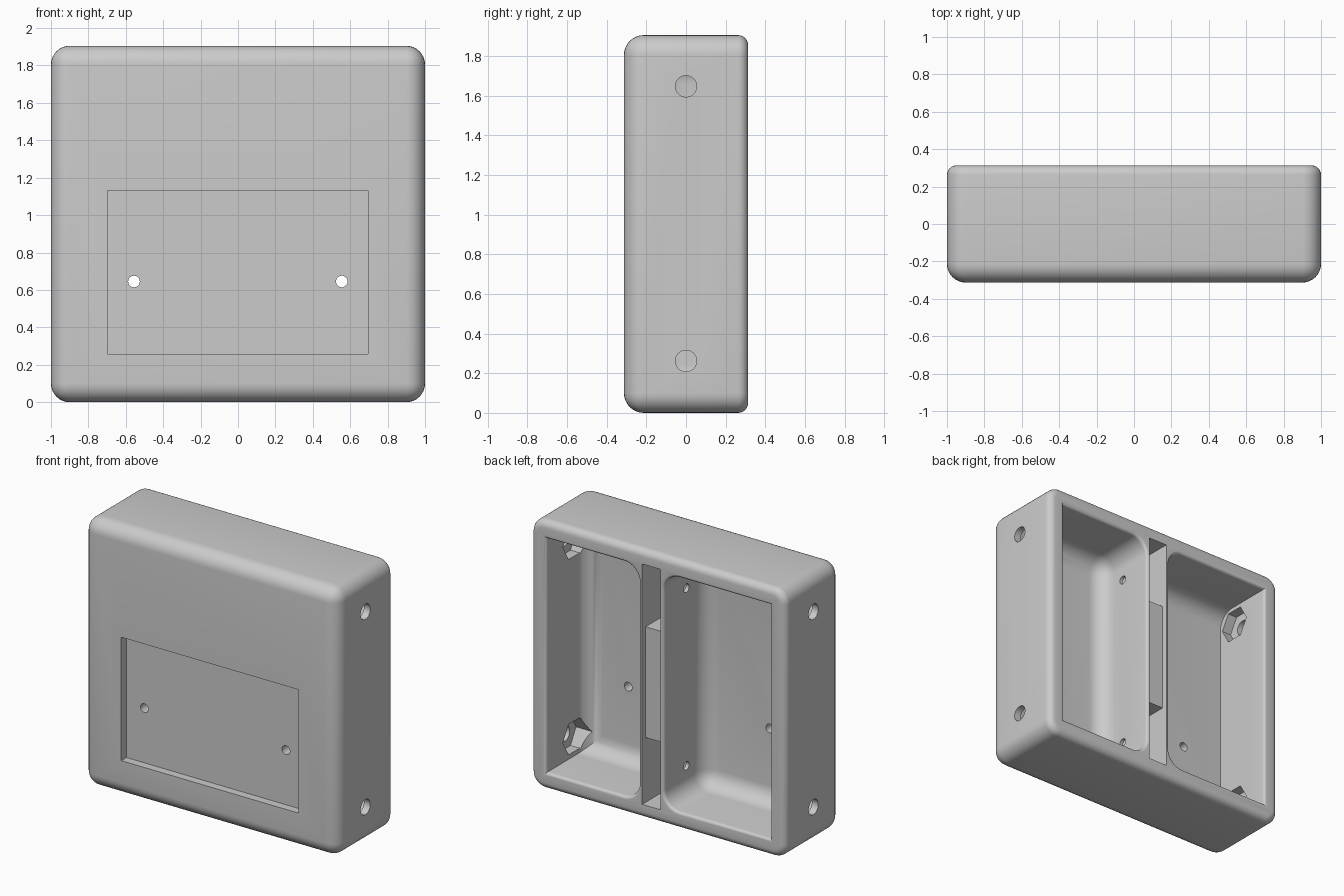
import bpy, bmesh, math
from mathutils import Vector

if "Cube" in bpy.data.objects:
    bpy.data.objects.remove(bpy.data.objects["Cube"], do_unlink=True)

W, D, H = 1.0, 0.313, 1.905   # half width, half depth, height
WALL = 0.122
LIP = 0.022                   # rounding of the bay openings
FLOOR = -0.145                # inner face of the front panel
MID = H / 2

grey = bpy.data.materials.new("light grey plastic")
grey.use_nodes = True
grey.diffuse_color = (0.6, 0.6, 0.6, 1)
grey.node_tree.nodes["Principled BSDF"].inputs["Base Color"].default_value = (0.6, 0.6, 0.6, 1)


def make_object(name, bm):
    bmesh.ops.recalc_face_normals(bm, faces=bm.faces)
    mesh = bpy.data.meshes.new(name)
    bm.to_mesh(mesh)
    bm.free()
    mesh.materials.append(grey)
    obj = bpy.data.objects.new(name, mesh)
    bpy.context.collection.objects.link(obj)
    return obj


def box_mesh(x0, x1, y0, y1, z0, z1):
    bm = bmesh.new()
    bmesh.ops.create_cube(bm, size=1)
    for v in bm.verts:
        v.co = ((x0 + x1) / 2 + v.co.x * (x1 - x0),
                (y0 + y1) / 2 + v.co.y * (y1 - y0),
                (z0 + z1) / 2 + v.co.z * (z1 - z0))
    return bm


def round_off(bm, edges, radius, segments):
    bmesh.ops.bevel(bm, geom=edges, offset=radius, offset_type='OFFSET',
                    segments=segments, profile=0.5, affect='EDGES', clamp_overlap=True)


def edges_where(bm, rule):
    """Edges whose midpoint and direction satisfy the rule."""
    chosen = []
    for e in bm.edges:
        a, b = e.verts[0].co, e.verts[1].co
        if rule((a + b) / 2, abs((b - a).normalized().y) > 0.9):
            chosen.append(e)
    return chosen


def back_face(bm):
    return max(bm.faces, key=lambda f: f.calc_center_median().y)


def rod(name, axis, centre, radius, length, sides=32):
    """Prism along axis, with a flat side on top."""
    along = Vector((1, 0, 0)) if axis == 'x' else Vector((0, 1, 0))
    across, up = Vector((along.y, along.x, 0)), Vector((0, 0, 1))
    bm = bmesh.new()
    ring = []
    for i in range(sides):
        a = math.tau * (i + 0.5) / sides
        ring.append(bm.verts.new(Vector(centre) - along * length / 2
                                 + (across * math.sin(a) + up * math.cos(a)) * radius))
    cap = bm.faces.new(ring)
    moved = bmesh.ops.extrude_face_region(bm, geom=[cap], use_keep_orig=True)["geom"]
    bmesh.ops.translate(bm, vec=along * length,
                        verts=[g for g in moved if isinstance(g, bmesh.types.BMVert)])
    return make_object(name, bm)


# Outer shell: large rounding at the front, small rounding at the back
bm = box_mesh(-W, W, -D, D, 0, H)
round_off(bm, edges_where(bm, lambda m, along_y: along_y or m.y < -D + 0.01), 0.1, 8)
round_off(bm, list(back_face(bm).edges), 0.05, 6)
housing = make_object("housing", bm)

cutters = []


# Two bays, rounded at the floor and beside the divider, with a flared opening
def bay(name, x0, x1, divider_x, sharp_x=None):
    bm = box_mesh(x0, x1, FLOOR, D + 0.0005, WALL, H - WALL)

    def rule(m, along_y):
        if along_y:
            return abs(m.x - divider_x) < 0.01
        on_floor = abs(m.y - FLOOR) < 0.01
        return on_floor and (sharp_x is None or abs(m.x - sharp_x) > 0.01)

    round_off(bm, edges_where(bm, rule), 0.12, 8)

    # Flange just outside the back, whose inner corner becomes the rounded lip
    flange = bmesh.ops.extrude_discrete_faces(bm, faces=[back_face(bm)])["faces"][0]
    cx, grow_x = (x0 + x1) / 2, 1 + 0.1 / (x1 - x0)
    grow_z = 1 + 0.1 / (H - 2 * WALL)
    for v in flange.verts:
        v.co.x = cx + (v.co.x - cx) * grow_x
        v.co.z = MID + (v.co.z - MID) * grow_z
    top = bmesh.ops.extrude_discrete_faces(bm, faces=[flange])["faces"][0]
    bmesh.ops.translate(bm, vec=(0, 0.1, 0), verts=list(top.verts))
    bmesh.ops.recalc_face_normals(bm, faces=bm.faces)
    inner = [e for e in bm.edges if e.calc_face_angle(0) > 1 and not e.is_convex]
    round_off(bm, inner, LIP, 5)
    cutters.append(make_object(name, bm))


bay("left_bay_cutter", 0.15, W - WALL, 0.15)
bay("right_bay_cutter", -W + WALL, -0.045, -0.045, sharp_x=-W + WALL)

# Narrow slot between the divider walls, and the recess in the front panel
cutters.append(make_object("slot_cutter", box_mesh(-0.02, 0.125, FLOOR, D + 0.2, 0.1, H - 0.1)))
cutters.append(make_object("recess_cutter", box_mesh(-0.697, 0.695, -D - 0.1, -0.255, 0.257, 1.132)))

# Side screw holes with hexagonal nut pockets inside
for side in (-1, 1):
    for z in (0.262, 1.647):
        cutters.append(rod("screw_hole_cutter", 'x', (side * W, 0, z), 0.054, 0.3))
        cutters.append(rod("nut_pocket_cutter", 'x', (side * 0.88, 0, z), 0.125, 0.14, 6))

# Holes through the front panel
for x in (-0.556, 0.555):
    cutters.append(rod("panel_hole_cutter", 'y', (x, -0.22, 0.645), 0.031, 0.3))

# Wire holes through the divider walls
for z in (MID - 0.63, MID + 0.63):
    cutters.append(rod("wire_hole_cutter", 'x', (0.053, 0.06, z), 0.03, 0.26))

for cutter in cutters:
    cutter.hide_render = True
    mod = housing.modifiers.new(cutter.name, 'BOOLEAN')
    mod.operation = 'DIFFERENCE'
    mod.solver = 'EXACT'
    mod.object = cutter

# Bake the cuts and drop the helpers
graph = bpy.context.evaluated_depsgraph_get()
baked = bpy.data.meshes.new_from_object(housing.evaluated_get(graph))
housing.modifiers.clear()
housing.data = baked
baked.materials.clear()
baked.materials.append(grey)
for p in baked.polygons:
    p.material_index = 0
for cutter in cutters:
    bpy.data.objects.remove(cutter, do_unlink=True)

# Block bridging the slot
make_object("divider_block", box_mesh(-0.025, 0.13, FLOOR - 0.01, 0.275, 0.56, 1.345))

bpy.ops.object.select_all(action='DESELECT')
housing.select_set(True)
bpy.context.view_layer.objects.active = housing
bpy.ops.object.shade_smooth_by_angle(angle=math.radians(30))
